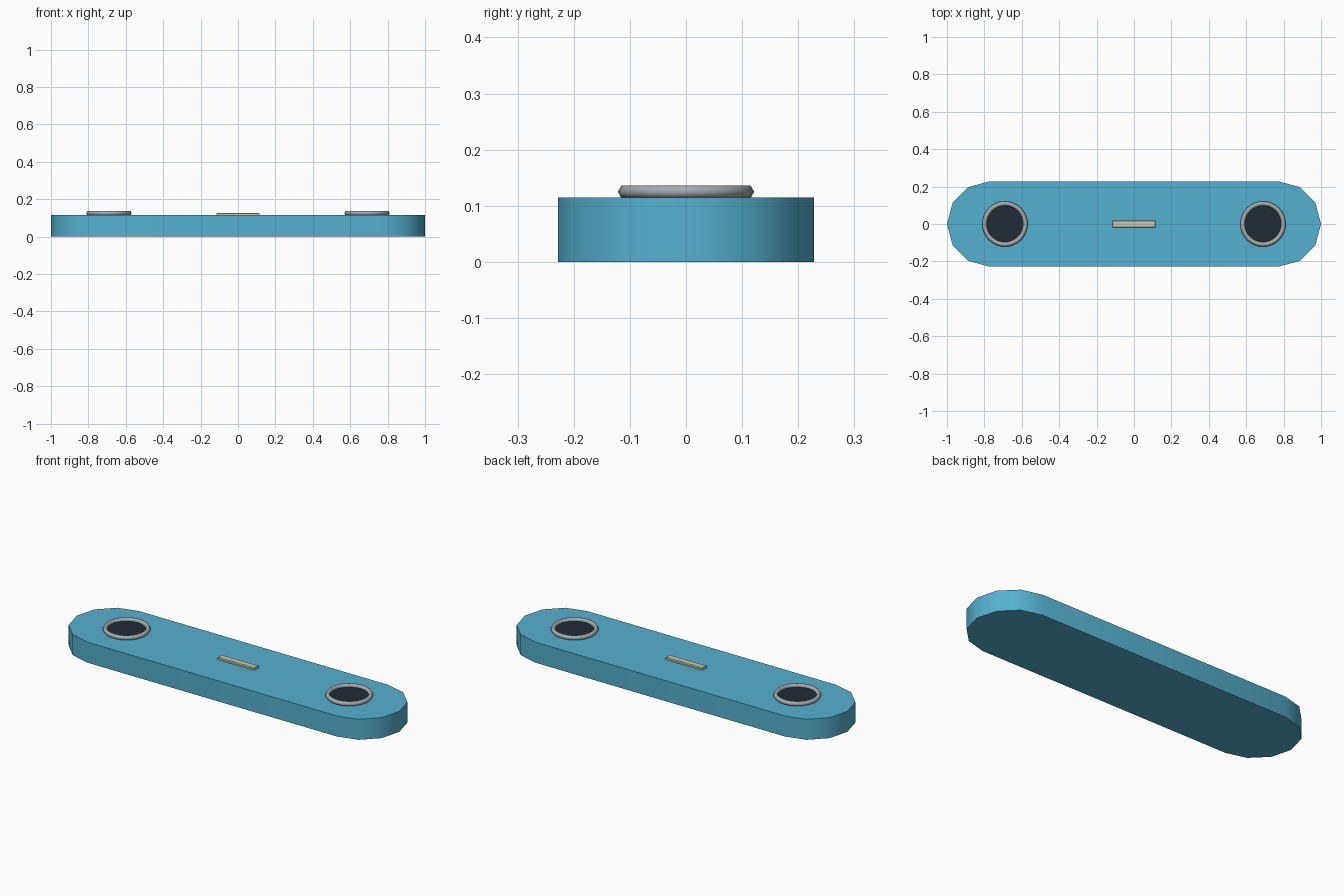
import bpy, bmesh, math

if "Cube" in bpy.data.objects:
    bpy.data.objects.remove(bpy.data.objects["Cube"])


def material(name, rgb):
    m = bpy.data.materials.new(name)
    m.diffuse_color = (*rgb, 1)
    m.use_nodes = True
    m.node_tree.nodes["Principled BSDF"].inputs["Base Color"].default_value = m.diffuse_color
    return m


BLUE = material("blue", (0.09, 0.44, 0.63))
GREY = material("steel grey", (0.36, 0.40, 0.42))
DARK = material("dark slate", (0.015, 0.025, 0.038))
CREAM = material("cream", (0.62, 0.58, 0.44))


def finish(name, bm, mat, angle=None):
    bmesh.ops.recalc_face_normals(bm, faces=bm.faces)
    me = bpy.data.meshes.new(name)
    bm.to_mesh(me)
    bm.free()
    me.materials.append(mat)
    ob = bpy.data.objects.new(name, me)
    bpy.context.collection.objects.link(ob)
    if angle:
        bpy.ops.object.select_all(action='DESELECT')
        ob.select_set(True)
        bpy.context.view_layer.objects.active = ob
        bpy.ops.object.shade_smooth_by_angle(angle=math.radians(angle))
    return ob


# Body: rounded bar with 30 degree steps around each end
R, H = 0.228, 0.115
bm = bmesh.new()
outline = []
for cx, start in ((1 - R, -90), (R - 1, 90)):
    for i in range(7):
        a = math.radians(start + 30 * i)
        outline.append(bm.verts.new((cx + R * math.cos(a), R * math.sin(a), 0)))
base = bm.faces.new(outline)
ext = bmesh.ops.extrude_face_region(bm, geom=[base])
bmesh.ops.translate(bm, vec=(0, 0, H),
                    verts=[v for v in ext["geom"] if isinstance(v, bmesh.types.BMVert)])
finish("body", bm, BLUE, 35)


# Raised rim: hexagonal section swept round
def rim(name, x, major=0.109, minor=0.0125, n=32):
    bm = bmesh.new()
    rings = []
    for i in range(n):
        t = 2 * math.pi * i / n
        ring = []
        for j in range(6):
            p = math.pi * j / 3
            r = major + minor * math.cos(p)
            ring.append(bm.verts.new((x + r * math.cos(t), r * math.sin(t),
                                      0.125 + minor * math.sin(p))))
        rings.append(ring)
    for i in range(n):
        a, b = rings[i], rings[(i + 1) % n]
        for j in range(6):
            k = (j + 1) % 6
            bm.faces.new((a[j], b[j], b[k], a[k]))
    finish(name, bm, GREY, 65)


# Dark socket disc inside each rim
def disc(name, x):
    bm = bmesh.new()
    bmesh.ops.create_cone(bm, cap_ends=True, segments=32, radius1=0.104,
                          radius2=0.104, depth=0.012)
    bmesh.ops.translate(bm, vec=(x, 0, 0.115), verts=bm.verts)
    finish(name, bm, DARK, 35)


for side, x in (("left", -0.69), ("right", 0.69)):
    rim(side + "_rim", x)
    disc(side + "_socket", x)

# Small bevelled centre bar
bm = bmesh.new()
bmesh.ops.create_cube(bm, size=1)
bmesh.ops.scale(bm, vec=(0.23, 0.04, 0.016), verts=bm.verts)
bmesh.ops.translate(bm, vec=(0, 0, 0.119), verts=bm.verts)
bmesh.ops.bevel(bm, geom=bm.edges[:], offset=0.004, segments=1, affect='EDGES')
finish("centre_bar", bm, CREAM)
